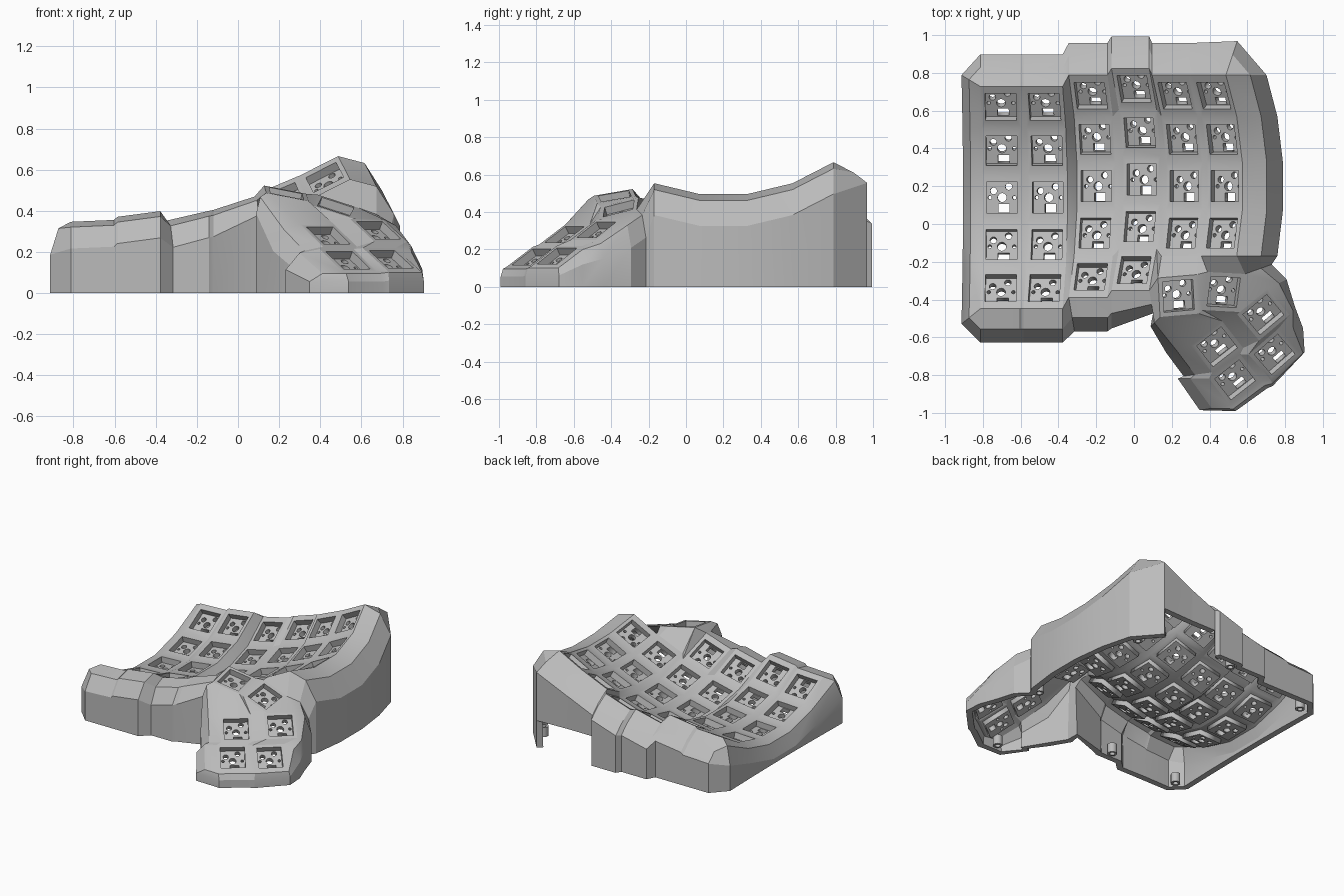
import bpy, bmesh, math
from mathutils import Vector, Matrix, Euler

if "Cube" in bpy.data.objects:
    bpy.data.objects.remove(bpy.data.objects["Cube"])

grey = bpy.data.materials.new("plain_grey")
grey.use_nodes = True
grey.diffuse_color = (0.5, 0.5, 0.5, 1)
grey.node_tree.nodes["Principled BSDF"].inputs["Base Color"].default_value = (0.5, 0.5, 0.5, 1)

HALF = 0.105          # key plate half width
HOLE = 0.082          # switch opening half width
RADIUS = 0.958        # curve of each finger column
STEP = math.radians(15)
THICK = 0.045

# Finger columns: centre of the middle row, sideways tilt, number of rows
COLUMNS = [
    ((-0.70, 0.14, 0.16), 2.5, 5),
    ((-0.457, 0.14, 0.195), 7.5, 5),
    ((-0.20, 0.20, 0.19), 13, 5),
    ((0.04, 0.235, 0.255), 18, 5),
    ((0.267, 0.20, 0.35), 23, 4),
    ((0.48, 0.20, 0.448), 27, 4),
]
# Thumb keys: centre, then x, y and z angles
THUMBS = [
    ((0.235, -0.38, 0.485), (10, 11, 5)),
    ((0.475, -0.36, 0.42), (15, 18, -3)),
    ((0.685, -0.48, 0.305), (31, 0, 40)),
    ((0.44, -0.65, 0.28), (31, 0, 38)),
    ((0.745, -0.69, 0.165), (31, 0, 41)),
    ((0.535, -0.825, 0.16), (31, 0, 38)),
]
CORNERS = {"TL": (-1, 1), "TR": (1, 1), "BR": (1, -1), "BL": (-1, -1)}

frames, half_y = {}, {}
for c, (pos, tilt, rows) in enumerate(COLUMNS):
    for r in range(rows):
        up = Matrix.Translation((0, 0, RADIUS))
        frames[c, r] = (Matrix.Translation(pos) @ Matrix.Rotation(-math.radians(tilt), 4, 'Y')
                        @ up @ Matrix.Rotation((2 - r) * STEP, 4, 'X') @ up.inverted())
        half_y[c, r] = RADIUS * math.tan(STEP / 2)
for i, (pos, ang) in enumerate(THUMBS):
    frames["T", i + 1] = Matrix.Translation(pos) @ Euler([math.radians(a) for a in ang]).to_matrix().to_4x4()
    half_y["T", i + 1] = HALF

bm = bmesh.new()
cache = {}


def vert(p):
    key = tuple(round(v, 3) for v in p)
    if key not in cache:
        cache[key] = bm.verts.new(p)
    return cache[key]


def corner(key, name):
    sx, sy = CORNERS[name]
    return frames[key] @ Vector((sx * HALF, sy * half_y[key], 0))


def face(*points):
    vs = list(dict.fromkeys(vert(p) for p in points))
    if len(vs) > 2 and not bm.faces.get(vs):
        bm.faces.new(vs)


# Key plates: a square frame around each switch opening
for key, m in frames.items():
    names = list(CORNERS)
    for a, b in zip(names, names[1:] + names[:1]):
        ia, ib = [m @ Vector((CORNERS[n][0] * HOLE, CORNERS[n][1] * HOLE, 0)) for n in (a, b)]
        face(corner(key, a), corner(key, b), ib, ia)

# Webs between neighbouring columns
for c in range(5):
    for r in range(min(COLUMNS[c][2], COLUMNS[c + 1][2])):
        face(corner((c, r), "TR"), corner((c + 1, r), "TL"),
             corner((c + 1, r), "BL"), corner((c, r), "BR"))


def named(text):
    """Corner from a short code: column and row, or T and thumb number."""
    a, b = text[0], int(text[1])
    return corner((a if a == "T" else int(a), b), text[2:])


# Webs inside the thumb cluster and from it to the finger columns
for web in ["34TR 43BL T1TL", "34TR T1TL 34BR", "34BR T1TL T1BL",
            "43BL 43BR T1TR T1TL", "43BR 53BL T2TL T1TR", "53BL 53BR T2TR T2TL",
            "T1TR T2TL T2BL T1BR", "T1BL T1BR T4TR T4TL", "T1BR T2BL T4TR",
            "T2BL T2BR T3TL T4TR", "T2TR T3TR T3TL T2BR", "T4TR T3TL T3BL T4BR",
            "T4BL T4BR T6TR T6TL", "T3BL T3BR T5TR T5TL", "T4BR T3BL T5TL T6TR",
            "T6TR T5TL T5BL T6BR"]:
    face(*[named(n) for n in web.split()])

# Outer rim in clockwise order, each point with its offset to the wall
BACK, RIGHT = (0, 0.17, -0.13), (0.215, 0, -0.17)
FRONT, LEFT = (0, -0.18, -0.13), (-0.1, 0, -0.12)
rim = [(f"{c}0{s}", BACK) for c in range(6) for s in ("TL", "TR")]
rim[-1] = ("50TR", (0.06, 0.18, -0.11))
rim += [(f"5{r}{s}", RIGHT) for r in range(4) for s in ("TR", "BR")]
rim += [("T2TR", (0.14, 0.05, -0.15)), ("T3TR", (0.1, 0.05, -0.15)),
        ("T3BR", (0.03, 0.04, -0.1)), ("T5TR", (0.13, 0, -0.1)),
        ("T5BR", (0.02, 0.01, -0.05)), ("T5BL", (0.01, -0.03, -0.05)),
        ("T6BR", (0.03, -0.04, -0.05)), ("T6BL", (0.03, -0.03, -0.05)),
        ("T6BL", (-0.16, -0.025, -0.05)), ("T6TL", (-0.165, 0, -0.1)),
        ("T4BL", (-0.15, -0.02, -0.1)), ("T4TL", (-0.13, -0.04, -0.13)),
        ("T1BL", (-0.05, -0.05, -0.1)), ("34BR", (0.02, -0.12, -0.09)),
        ("34BL", (0, -0.2, -0.13)), ("24BR", FRONT), ("24BL", (0.03, -0.18, -0.13))]
rim += [(f"{c}4{s}", FRONT) for c in (1, 0) for s in ("BR", "BL")]
rim += [("04BL", (-0.1, -0.08, -0.16))]
rim += [(f"0{r}{s}", LEFT) for r in (4, 3, 2, 1, 0) for s in ("BL", "TL")][1:-1]
rim += [("00TL", (-0.1, 0.06, -0.16))]


def wall(name, off):
    e, o = named(name), Vector(off)
    drop = 0.5 if o.y > 0.1 else 0.2
    crest = e + Vector((o.x * 0.6, o.y * 0.6, o.z * drop))
    return [e, crest, e + o]


# Walls: shoulder, bevel, then straight down; a port is left open at the back
for i, (na, oa) in enumerate(rim):
    nb, ob = rim[(i + 1) % len(rim)]
    port = na in ("40TL", "40TR", "50TL")
    a, b = wall(na, oa), wall(nb, ob)
    for ring in (a, b):
        ring.append(Vector((ring[2].x, ring[2].y, 0.2 if port else 0)))
    for k in range(3):
        face(a[k], b[k], b[k + 1], a[k + 1])

bmesh.ops.recalc_face_normals(bm, faces=bm.faces)
bm.faces.ensure_lookup_table()
if bm.faces[0].normal.z < 0:
    bmesh.ops.reverse_faces(bm, faces=bm.faces)
mesh = bpy.data.meshes.new("case_shell")
bm.to_mesh(mesh)
bm.free()
mesh.materials.append(grey)
shell = bpy.data.objects.new("case_shell", mesh)
bpy.context.collection.objects.link(shell)
solid = shell.modifiers.new("thickness", 'SOLIDIFY')
solid.thickness = THICK
solid.offset = -1
bpy.ops.object.select_all(action='DESELECT')
shell.select_set(True)
bpy.context.view_layer.objects.active = shell
bpy.ops.object.modifier_apply(modifier=solid.name)
bpy.ops.object.shade_smooth_by_angle(angle=math.radians(20))


def flat_curve(name, outlines, depth):
    """Filled flat shape; inner outlines become holes."""
    cu = bpy.data.curves.new(name, 'CURVE')
    cu.dimensions, cu.fill_mode, cu.extrude = '2D', 'BOTH', depth / 2
    for pts in outlines:
        sp = cu.splines.new('POLY')
        sp.points.add(len(pts) - 1)
        sp.use_cyclic_u = True
        for p, (x, y) in zip(sp.points, pts):
            p.co = (x, y, 0, 1)
    cu.materials.append(grey)
    return cu


def circle(x, y, r, n=12):
    return [(x + r * math.cos(i * math.tau / n), y + r * math.sin(i * math.tau / n)) for i in range(n)]


def box(x0, y0, x1, y1):
    return [(x0, y0), (x1, y0), (x1, y1), (x0, y1)]


def place(name, data, matrix):
    ob = bpy.data.objects.new(name, data)
    ob.matrix_world = matrix
    bpy.context.collection.objects.link(ob)


# Switch sockets under every opening
socket = flat_curve("switch_socket", [
    box(-0.09, -0.095, 0.09, 0.095), box(-0.02, -0.078, 0.04, -0.035),
    circle(0, 0, 0.024), circle(0.035, 0.058, 0.018), circle(-0.045, 0.035, 0.018),
    circle(-0.065, 0, 0.01), circle(0.065, 0, 0.01)], 0.035)
for m in frames.values():
    place("switch_socket", socket, m @ Matrix.Translation((0, 0, -THICK - 0.016)))

# Screw bosses inside the base
boss = flat_curve("screw_boss", [circle(0, 0, 0.032, 16), circle(0, 0, 0.018, 16)], 0.07)
for x, y in [(-0.8, 0.78), (-0.8, -0.52), (-0.08, 0.91), (0.62, 0.78), (0.68, -0.18), (0.44, -0.9), (-0.22, -0.49)]:
    place("screw_boss", boss, Matrix.Translation((x, y, 0.035)))
